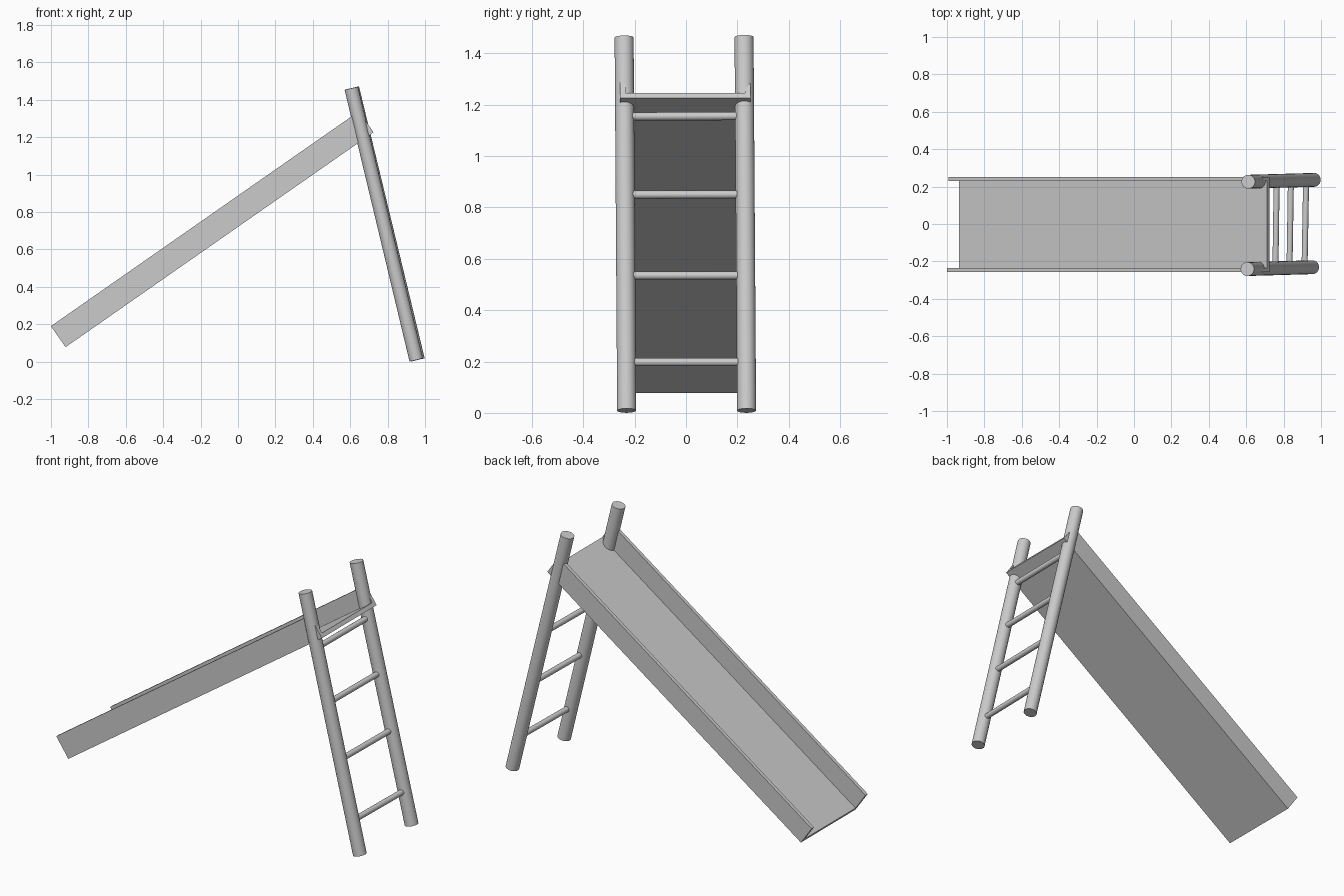
import bpy, bmesh
from math import radians, sin, cos
from mathutils import Vector

if "Cube" in bpy.data.objects:
    bpy.data.objects.remove(bpy.data.objects["Cube"])


def rod(name, a, b, radius, sides=32):
    """Cylinder between two points."""
    a, b = Vector(a), Vector(b)
    d = b - a
    bpy.ops.mesh.primitive_cylinder_add(vertices=sides, radius=radius, depth=d.length,
                                        location=(a + b) / 2)
    ob = bpy.context.object
    ob.name = name
    ob.rotation_euler = d.to_track_quat('Z', 'Y').to_euler()
    bpy.ops.object.shade_smooth_by_angle(angle=radians(40))
    return ob


# Slide chute: U-shaped section (y, height) swept along the slope
section = [(-0.257, 0), (-0.257, 0.137), (-0.236, 0.137), (-0.236, 0.024),
           (0.230, 0.024), (0.230, 0.122), (0.251, 0.122), (0.251, 0)]
low, slope, length = Vector((-0.922, 0, 0.077)), radians(34.9), 2.008
along = Vector((cos(slope), 0, sin(slope)))
up = Vector((-sin(slope), 0, cos(slope)))
bm = bmesh.new()
face = bm.faces.new([bm.verts.new(low + up * h + Vector((0, y, 0))) for y, h in section])
ext = bmesh.ops.extrude_face_region(bm, geom=[face], use_keep_orig=True)
bmesh.ops.translate(bm, vec=along * length,
                    verts=[g for g in ext['geom'] if isinstance(g, bmesh.types.BMVert)])
bmesh.ops.recalc_face_normals(bm, faces=bm.faces)
mesh = bpy.data.meshes.new("slide_chute")
bm.to_mesh(mesh)
bm.free()
bpy.context.collection.objects.link(bpy.data.objects.new("slide_chute", mesh))

# Ladder poles, leaning and turned very slightly
front = (Vector((0.953, -0.231, 0.009)), Vector((0.606, -0.241, 1.461)))
back = (Vector((0.962, 0.236, 0.009)), Vector((0.611, 0.226, 1.463)))
rod("front_pole", *front, 0.037)
rod("back_pole", *back, 0.037)

# Rungs between the poles
for i, z in enumerate((0.198, 0.535, 0.850, 1.155)):
    t = (z - 0.009) / 1.453
    offset = Vector((0.004, 0, 0))
    rod(f"rung_{i + 1}", front[0].lerp(front[1], t) + offset,
        back[0].lerp(back[1], t) + offset, 0.016, 24)
